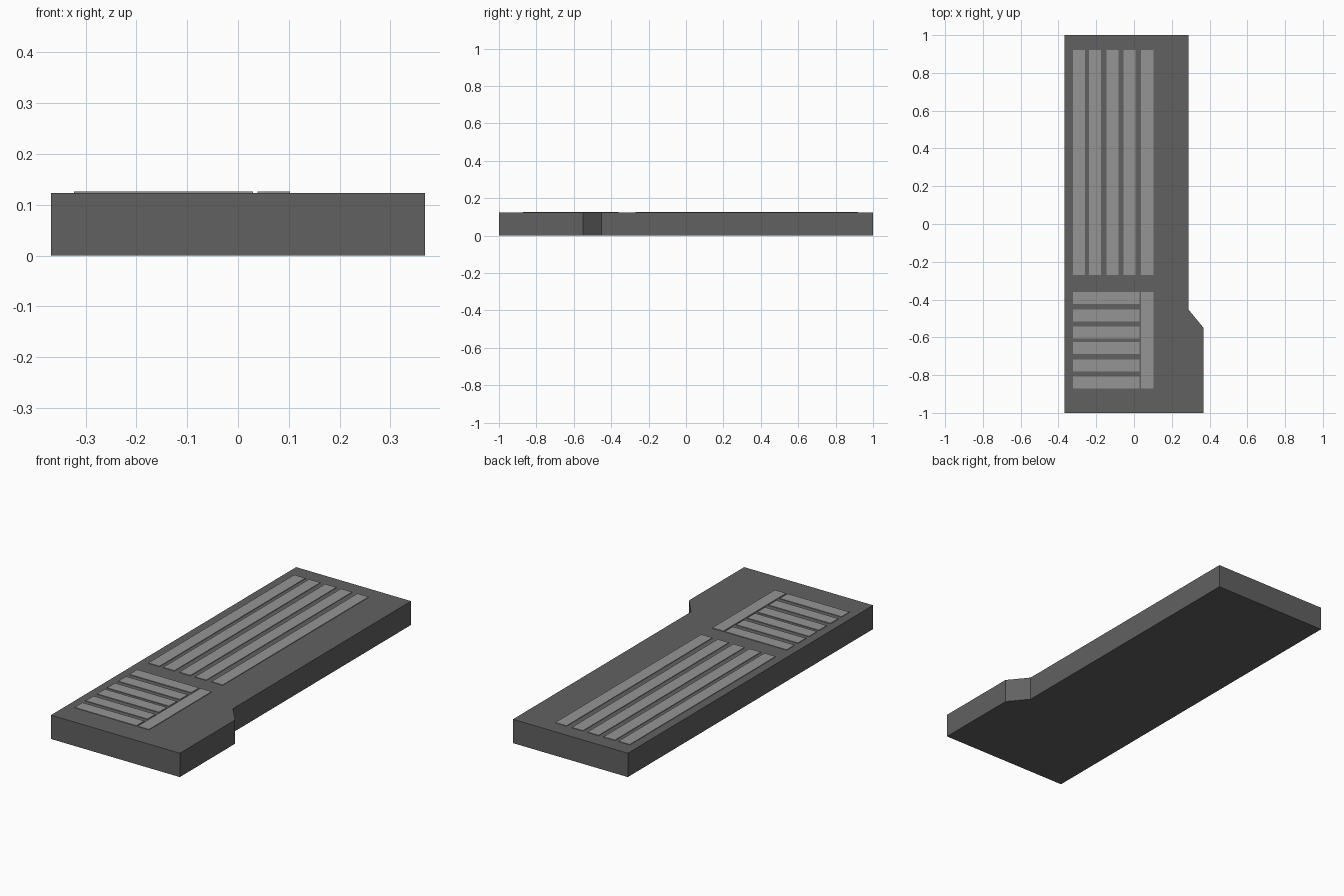
import bpy, bmesh

if "Cube" in bpy.data.objects:
    bpy.data.objects.remove(bpy.data.objects["Cube"])

BODY_TOP = 0.123
BAR_TOP = 0.126
BAR_W = 0.064


def material(name, v):
    m = bpy.data.materials.new(name)
    m.diffuse_color = (v, v, v, 1)
    m.use_nodes = True
    m.node_tree.nodes["Principled BSDF"].inputs["Base Color"].default_value = m.diffuse_color
    return m


def prism(name, outline, z0, z1, mat):
    """Extrude a counter-clockwise outline from z0 to z1."""
    bm = bmesh.new()
    base = bm.faces.new([bm.verts.new((x, y, z0)) for x, y in outline])
    ext = bmesh.ops.extrude_face_region(bm, geom=[base], use_keep_orig=True)
    for v in ext["geom"]:
        if isinstance(v, bmesh.types.BMVert):
            v.co.z = z1
    bmesh.ops.recalc_face_normals(bm, faces=bm.faces)
    mesh = bpy.data.meshes.new(name)
    bm.to_mesh(mesh)
    bm.free()
    mesh.materials.append(mat)
    obj = bpy.data.objects.new(name, mesh)
    bpy.context.collection.objects.link(obj)
    return obj


def bar(name, x0, x1, y0, y1):
    # Thin strip seated slightly into the slab
    return prism(name, [(x0, y0), (x1, y0), (x1, y1), (x0, y1)],
                 BODY_TOP - 0.01, BAR_TOP, light)


dark = material("dark_grey", 0.12)
light = material("light_grey", 0.30)

# Slab with a wider, chamfered shoulder at the front right
prism("slab", [(-0.368, -1), (0.368, -1), (0.368, -0.55), (0.288, -0.452),
               (0.288, 1), (-0.368, 1)], 0, BODY_TOP, dark)

# Long lengthwise strips
for i, x in enumerate((-0.323, -0.238, -0.146, -0.056, 0.038)):
    bar(f"long_strip_{i + 1}", x, x + BAR_W, -0.27, 0.92)

# Short crosswise strips
for i, y in enumerate((-0.36, -0.452, -0.542, -0.624, -0.717, -0.807)):
    bar(f"cross_strip_{i + 1}", -0.323, 0.03, y - BAR_W, y)

# Lengthwise strip beside the cross strips
bar("side_strip", 0.038, 0.102, -0.871, -0.36)
